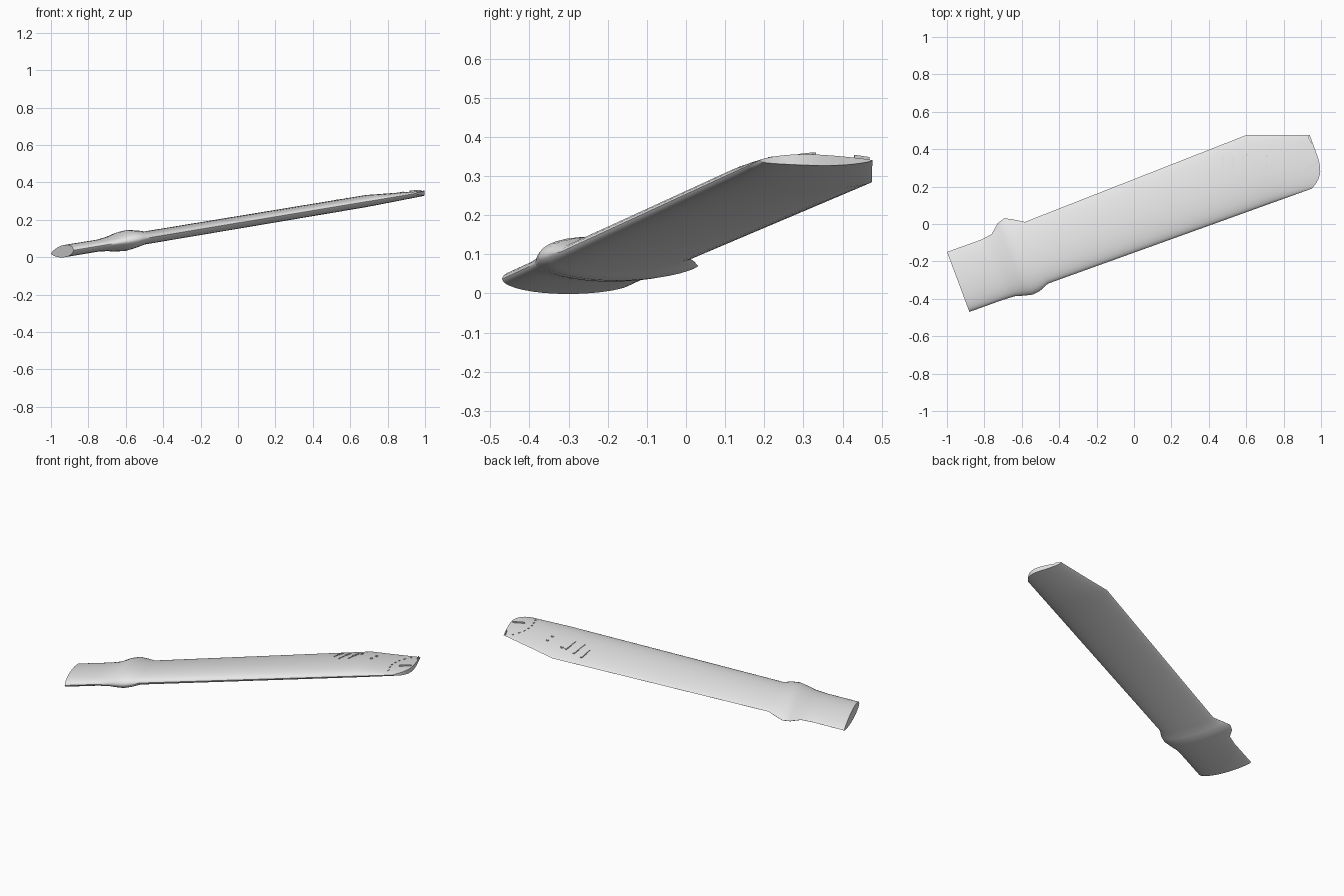
import bpy, bmesh, math
from mathutils import Vector

cube = bpy.data.objects.get("Cube")
if cube:
    bpy.data.objects.remove(cube)

grey = bpy.data.materials.new("light_grey")
grey.use_nodes = True
grey.diffuse_color = (0.8, 0.8, 0.8, 1)
grey.node_tree.nodes["Principled BSDF"].inputs["Base Color"].default_value = (0.8, 0.8, 0.8, 1)

# Swept frame: s runs root to tip, c runs leading to trailing edge
ORIGIN = Vector((-0.88, -0.47, 0.037))
SPAN = Vector((1, 0.36, 0.166))
CHORD = Vector((-0.35, 0.937, -0.053))

# Stations: s, leading c, trailing c, upper thickness, lower thickness
STATIONS = [
    (0.00, 0.000, 0.342, 0.036, 0.030),
    (0.18, 0.000, 0.342, 0.035, 0.030),
    (0.24, -0.003, 0.350, 0.043, 0.036),
    (0.29, -0.018, 0.395, 0.056, 0.046),
    (0.33, -0.028, 0.408, 0.060, 0.050),
    (0.37, -0.022, 0.385, 0.052, 0.044),
    (0.42, 0.000, 0.352, 0.037, 0.033),
    (1.616, 0.000, 0.388, 0.035, 0.030),
    (1.75, 0.000, 0.336, 0.022, 0.026),
    (1.915, 0.000, 0.275, 0.007, 0.021),
]
N = 18


def fullness(u):
    """Aerofoil thickness, 0 at both edges and 1 at its thickest."""
    u = min(max(u, 0), 1)
    return u ** 0.5 * (1 - u) ** 0.75 / 0.431


def finish(name, bm, angle):
    bmesh.ops.recalc_face_normals(bm, faces=bm.faces)
    mesh = bpy.data.meshes.new(name)
    bm.to_mesh(mesh)
    bm.free()
    mesh.materials.append(grey)
    obj = bpy.data.objects.new(name, mesh)
    bpy.context.collection.objects.link(obj)
    bpy.ops.object.select_all(action='DESELECT')
    obj.select_set(True)
    bpy.context.view_layer.objects.active = obj
    bpy.ops.object.shade_smooth_by_angle(angle=math.radians(angle))
    return obj


# Blade with its root stub, collar and curved tip, lofted through the stations
bm = bmesh.new()
rings = []
for station in STATIONS:
    s, lead, trail, top, bottom = station
    ring = []
    for i in range(2 * N):
        u = (1 - math.cos(math.pi * i / N)) / 2
        z = fullness(u) * (top if i <= N else -bottom)
        bend = 0.085 * (1 - u) ** 6 if station is STATIONS[-1] else 0
        p = ORIGIN + SPAN * (s - bend) + CHORD * (lead + (trail - lead) * u)
        ring.append(bm.verts.new(p + Vector((0, 0, z))))
    rings.append(ring)
for a, b in zip(rings, rings[1:]):
    for i in range(2 * N):
        j = (i + 1) % (2 * N)
        bm.faces.new((a[i], a[j], b[j], b[i]))
# End caps as strips between the upper and lower lines
for ring in (rings[0], rings[-1]):
    for i in range(N):
        corners = [ring[i], ring[i + 1], ring[-i - 1], ring[-i]]
        bm.faces.new(list(dict.fromkeys(corners)))
finish("blade", bm, 35)


def on_top(x, y):
    """Point on the upper surface above x, y."""
    c = (y + 0.47 - 0.36 * (x + 0.88)) / 1.063
    s = x + 0.88 + 0.35 * c
    for a, b in zip(STATIONS, STATIONS[1:]):
        if s <= b[0]:
            break
    t = min((s - a[0]) / (b[0] - a[0]), 1)
    lead, trail, top = (a[k] + (b[k] - a[k]) * t for k in (1, 2, 3))
    z = (ORIGIN + SPAN * s + CHORD * c).z + top * fullness((c - lead) / (trail - lead))
    return Vector((x, y, z))


def ridge(bm, start, end, width=0.006, height=0.006):
    """Low bar that follows the upper surface between two points."""
    p, q = on_top(*start), on_top(*end)
    side = (q - p).cross(Vector((0, 0, 1))).normalized() * width / 2
    up, down = Vector((0, 0, height)), Vector((0, 0, -0.004))
    ends = [[bm.verts.new(v + o) for o in (side + down, side + up, up - side, down - side)]
            for v in (p, q)]
    a, b = ends
    bm.faces.new(a)
    bm.faces.new(b)
    for i in range(4):
        j = (i + 1) % 4
        bm.faces.new((a[i], a[j], b[j], b[i]))


# Three raised fins with wider heads, then a small stud
bm = bmesh.new()
for x, low in ((0.475, 0.28), (0.527, 0.25), (0.582, 0.27)):
    ridge(bm, (x, low), (x, 0.37), 0.004, 0.004)
    ridge(bm, (x, 0.32), (x, 0.37), 0.011, 0.005)
ridge(bm, (0.6, 0.37), (0.612, 0.37), 0.012)
finish("surface_fins", bm, 30)

# Pair of studs
bm = bmesh.new()
for y in (0.365, 0.315):
    ridge(bm, (0.704, y), (0.717, y), 0.013, 0.005)
finish("surface_studs", bm, 30)

# Raised bar and arc of short dashes near the tip
bm = bmesh.new()
ridge(bm, (0.92, 0.29), (0.98, 0.328), 0.009, 0.006)
ridge(bm, (0.932, 0.468), (0.95, 0.43), 0.004, 0.008)
for k in range(7):
    y = 0.21 + 0.037 * k
    x = 0.868 + 2.4 * (y - 0.32) ** 2
    ridge(bm, (x, y), (x + 0.003, y + 0.012), 0.004, 0.003)
finish("tip_marks", bm, 30)
